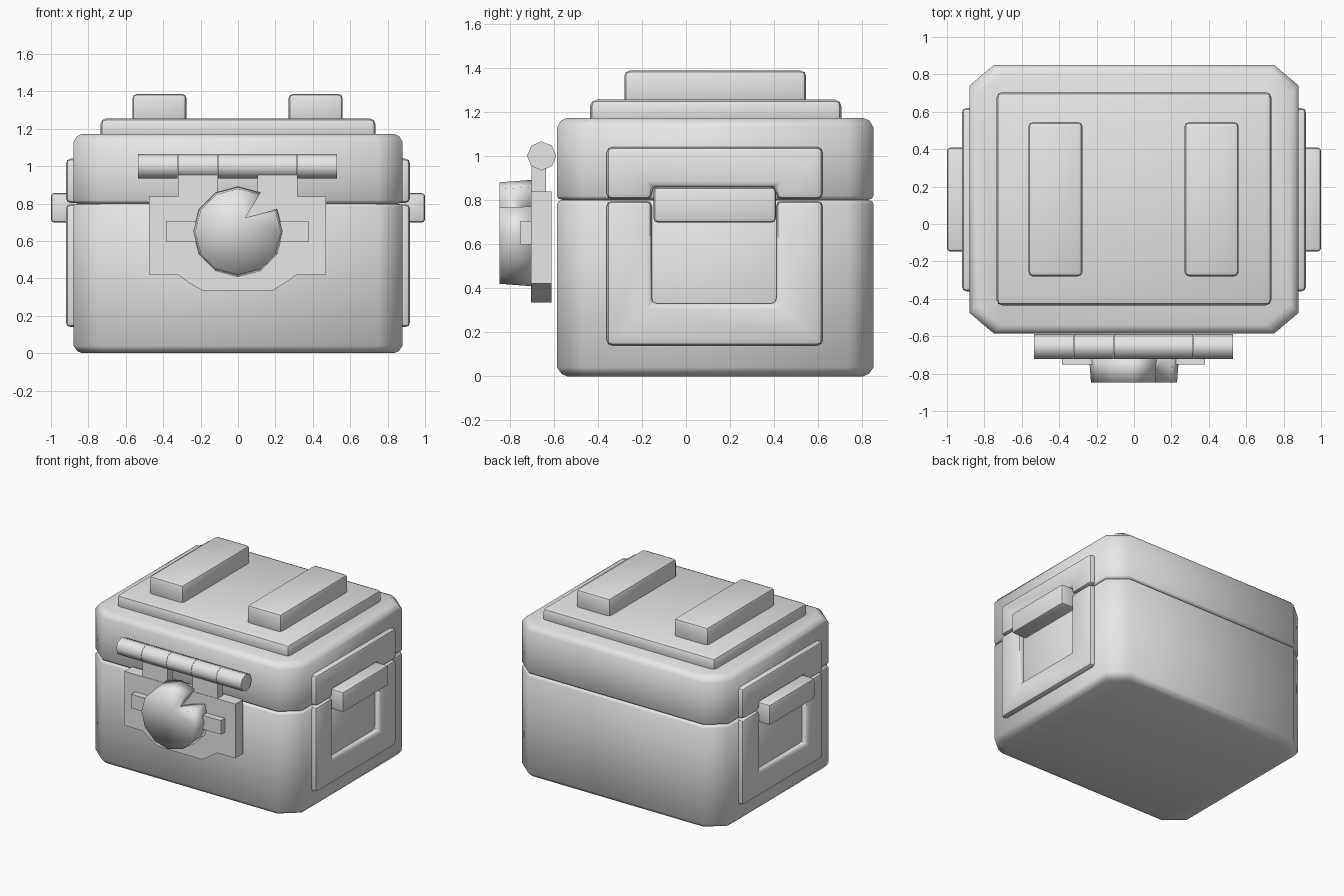
import bpy, bmesh, math

cube = bpy.data.objects.get("Cube")
if cube:
    bpy.data.objects.remove(cube, do_unlink=True)

grey = bpy.data.materials.new("plain grey")
grey.use_nodes = True
grey.diffuse_color = (0.8, 0.8, 0.8, 1)
grey.node_tree.nodes["Principled BSDF"].inputs["Base Color"].default_value = (0.8, 0.8, 0.8, 1)


def finish(name, bm, bevel=0.0, segments=2, mirror=False, angle=35):
    """Turn a bmesh into a shaded object, with optional rounded edges and x mirror."""
    bmesh.ops.recalc_face_normals(bm, faces=bm.faces)
    mesh = bpy.data.meshes.new(name)
    bm.to_mesh(mesh)
    bm.free()
    obj = bpy.data.objects.new(name, mesh)
    bpy.context.collection.objects.link(obj)
    mesh.materials.append(grey)
    if bevel:
        mod = obj.modifiers.new("Bevel", 'BEVEL')
        mod.width, mod.segments = bevel, segments
        mod.limit_method, mod.angle_limit = 'ANGLE', math.radians(40)
    if mirror:
        obj.modifiers.new("Mirror", 'MIRROR')
    bpy.ops.object.select_all(action='DESELECT')
    obj.select_set(True)
    bpy.context.view_layer.objects.active = obj
    bpy.ops.object.convert(target='MESH')
    bpy.ops.object.shade_smooth_by_angle(angle=math.radians(angle))
    return obj


def loft(bm, rings):
    """Skin a stack of equal-length rings and cap both ends."""
    rows = [[bm.verts.new(p) for p in ring] for ring in rings]
    n = len(rows[0])
    for a, b in zip(rows, rows[1:]):
        for i in range(n):
            j = (i + 1) % n
            bm.faces.new((a[i], a[j], b[j], b[i]))
    bm.faces.new(rows[0])
    bm.faces.new(rows[-1])
    return bm


def prism(name, pts, axis, lo, hi, **kw):
    """Extrude a 2D outline along x (points are y, z) or y (points are x, z)."""
    place = (lambda p, t: (t, p[0], p[1])) if axis == 'x' else (lambda p, t: (p[0], t, p[1]))
    rings = [[place(p, t) for p in pts] for t in (lo, hi)]
    return finish(name, loft(bmesh.new(), rings), **kw)


def block(name, x, y, z, **kw):
    return prism(name, [(x[0], z[0]), (x[1], z[0]), (x[1], z[1]), (x[0], z[1])], 'y', *y, **kw)


def case_part(name, levels):
    """Chamfered-corner box section; levels are (z, inset)."""
    rings = []
    for z, s in levels:
        x, f, b, cx, cy = 0.88 - s, -0.585 + s, 0.85 - s, 0.13, 0.11
        rings.append([(-x, f + cy, z), (-x + cx, f, z), (x - cx, f, z), (x, f + cy, z),
                      (x, b - cy, z), (x - cx, b, z), (-x + cx, b, z), (-x, b - cy, z)])
    finish(name, loft(bmesh.new(), rings), angle=50)


# Case body and lid, meeting at a grooved seam
case_part("case_body", [(0, .045), (.012, .02), (.04, 0), (.782, 0), (.794, .006), (.80, .025)])
case_part("case_lid", [(.80, .025), (.806, .006), (.818, 0), (1.13, 0), (1.16, .018), (1.172, .045)])

# Raised lid panel and its two ridges
block("lid_panel", (-0.735, 0.735), (-0.435, 0.705), (1.14, 1.255), bevel=0.03)
for side, x in (("right", -0.42), ("left", 0.415)):
    block(side + "_lid_ridge", (x - 0.145, x + 0.145), (-0.28, 0.545), (1.23, 1.387), bevel=0.025)

# Side frames, split at the seam, with a handle over each opening
for name, end, inner, seam in (("lower_side_frames", 0.14, 0.33, 0.796),
                               ("upper_side_frames", 1.04, 0.86, 0.804)):
    outline = [(-0.36, end), (0.62, end), (0.62, seam), (0.41, seam),
               (0.41, inner), (-0.155, inner), (-0.155, seam), (-0.36, seam)]
    prism(name, outline, 'x', 0.84, 0.92, bevel=0.025, mirror=True)
block("side_handles", (0.85, 1.0), (-0.147, 0.408), (0.698, 0.857), bevel=0.018, mirror=True)

# Hinge barrel in five knuckles
edges = [-0.535, -0.322, -0.109, 0.104, 0.317, 0.53]
ring = [(-0.655 + 0.066 * math.cos(k * math.pi / 4), 1.0 + 0.066 * math.sin(k * math.pi / 4))
        for k in range(8)]
for i, (a, b) in enumerate(zip(edges, edges[1:])):
    prism("hinge_knuckle_%d" % (i + 1), ring, 'x', a + 0.001, b - 0.001, angle=50)

# Hasp plate with a tapered lower lip, and two straps up to the hinge
prism("hasp_plate", [(-.475, .42), (-.32, .42), (-.26, .375), (-.19, .335), (.185, .335), (.25, .375),
                     (.315, .42), (.47, .42), (.47, .838), (-.475, .838)], 'y', -0.703, -0.61)
for side, a in (("right", -0.322), ("left", 0.104)):
    block(side + "_hasp_strap", (a, a + 0.213), (-0.70, -0.635), (0.82, 0.96))

# Cross bar behind the lock
block("lock_bar", (-0.385, 0.38), (-0.75, -0.69), (0.597, 0.704))

# Round lock with a wedge-shaped notch
bm = bmesh.new()
rows = []
for y, r in ((-0.69, 0.242), (-0.847, 0.23)):
    row = [bm.verts.new((r * math.cos(math.radians(60 + 30 * k)), y,
                         0.65 + r * math.sin(math.radians(60 + 30 * k)))) for k in range(12)]
    rows.append(row + [bm.verts.new((0.04, y, 0.725))])
for k in range(13):
    j = (k + 1) % 13
    bm.faces.new((rows[0][k], rows[0][j], rows[1][j], rows[1][k]))
for row in rows:
    for k in range(11):
        bm.faces.new((row[k], row[k + 1], row[12]))
finish("round_lock", bm, angle=180)
